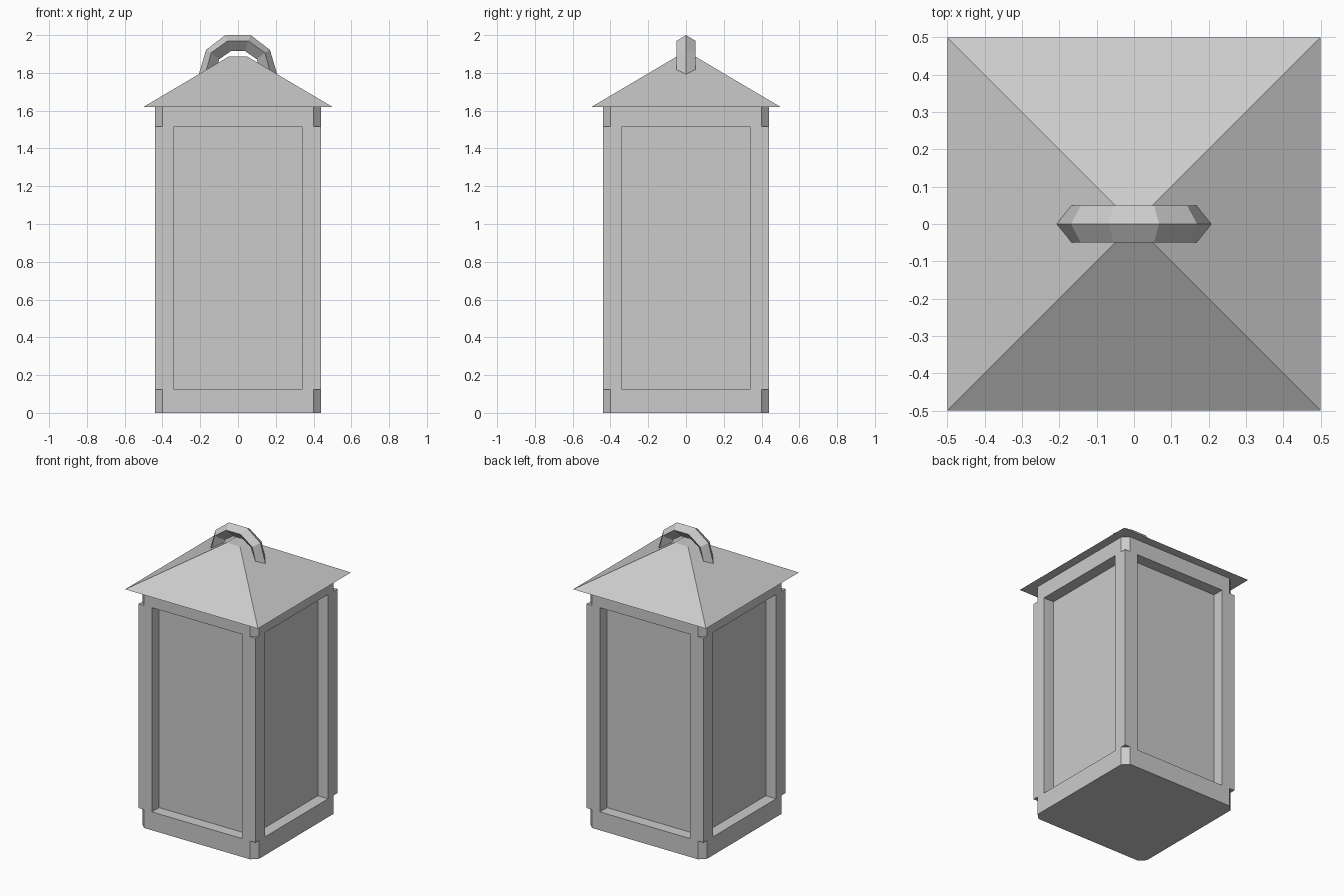
import bpy
import bmesh

old = bpy.data.objects.get("Cube")
if old:
    bpy.data.objects.remove(old, do_unlink=True)

GREY = (0.6, 0.6, 0.6, 1.0)
metal = bpy.data.materials.new("plain grey")
metal.use_nodes = True
metal.diffuse_color = GREY
metal.node_tree.nodes["Principled BSDF"].inputs["Base Color"].default_value = GREY


def loft(name, rings):
    """Skin closed rings of points and cap both ends."""
    bm = bmesh.new()
    rows = [[bm.verts.new(p) for p in ring] for ring in rings]
    n = len(rows[0])
    for a, b in zip(rows, rows[1:]):
        for i in range(n):
            j = (i + 1) % n
            bm.faces.new((a[i], a[j], b[j], b[i]))
    bm.faces.new(rows[0])
    bm.faces.new(rows[-1])
    bmesh.ops.recalc_face_normals(bm, faces=bm.faces)
    mesh = bpy.data.meshes.new(name)
    bm.to_mesh(mesh)
    bm.free()
    mesh.materials.append(metal)
    obj = bpy.data.objects.new(name, mesh)
    bpy.context.collection.objects.link(obj)
    return obj


def square(half, z, cx=0, cy=0):
    return [(cx + sx * half, cy + sy * half, z)
            for sx, sy in ((-1, -1), (1, -1), (1, 1), (-1, 1))]


def chamfered(half, cut, z):
    s = half - cut
    return [(-s, -half, z), (s, -half, z), (half, -s, z), (half, s, z),
            (s, half, z), (-s, half, z), (-half, s, z), (-half, -s, z)]


HALF, OPEN, PANEL = 0.44, 0.34, 0.363
BASE_TOP, FRAME_TOP, EAVE, PEAK = 0.125, 1.515, 1.62, 1.886

# Base and top frame with cut corners
for name, low, high in (("base_frame", 0, BASE_TOP), ("top_frame", FRAME_TOP, EAVE)):
    loft(name, [chamfered(HALF, 0.04, z) for z in (low, high)])

# Recessed panels on all four sides
loft("panel_core", [square(PANEL, z) for z in (BASE_TOP, FRAME_TOP)])

# Corner posts
mid, post = (HALF + OPEN) / 2, (HALF - OPEN) / 2
for side, sx in (("left", 1), ("right", -1)):
    for end, sy in (("front", -1), ("back", 1)):
        loft(f"{end}_{side}_post",
             [square(post, z, sx * mid, sy * mid) for z in (BASE_TOP, FRAME_TOP)])

# Roof with a small flat top
loft("roof", [square(0.5, EAVE), square(0.05, PEAK)])

# Carrying handle: outer ridge, side edge and inner ridge of each half-arch station
half_arch = [
    ((0.214, 1.77), (0.18, 1.77), (0.125, 1.77)),
    ((0.169, 1.922), (0.142, 1.907), (0.1, 1.872)),
    ((0.067, 2.0), (0.054, 1.97), (0.038, 1.915)),
]
stations = [(s, st) for s, seq in ((1, half_arch), (-1, half_arch[::-1])) for st in seq]
loft("handle", [[(s * o[0], 0, o[1]), (s * e[0], -0.05, e[1]),
                 (s * i[0], 0, i[1]), (s * e[0], 0.05, e[1])]
                for s, (o, e, i) in stations])
